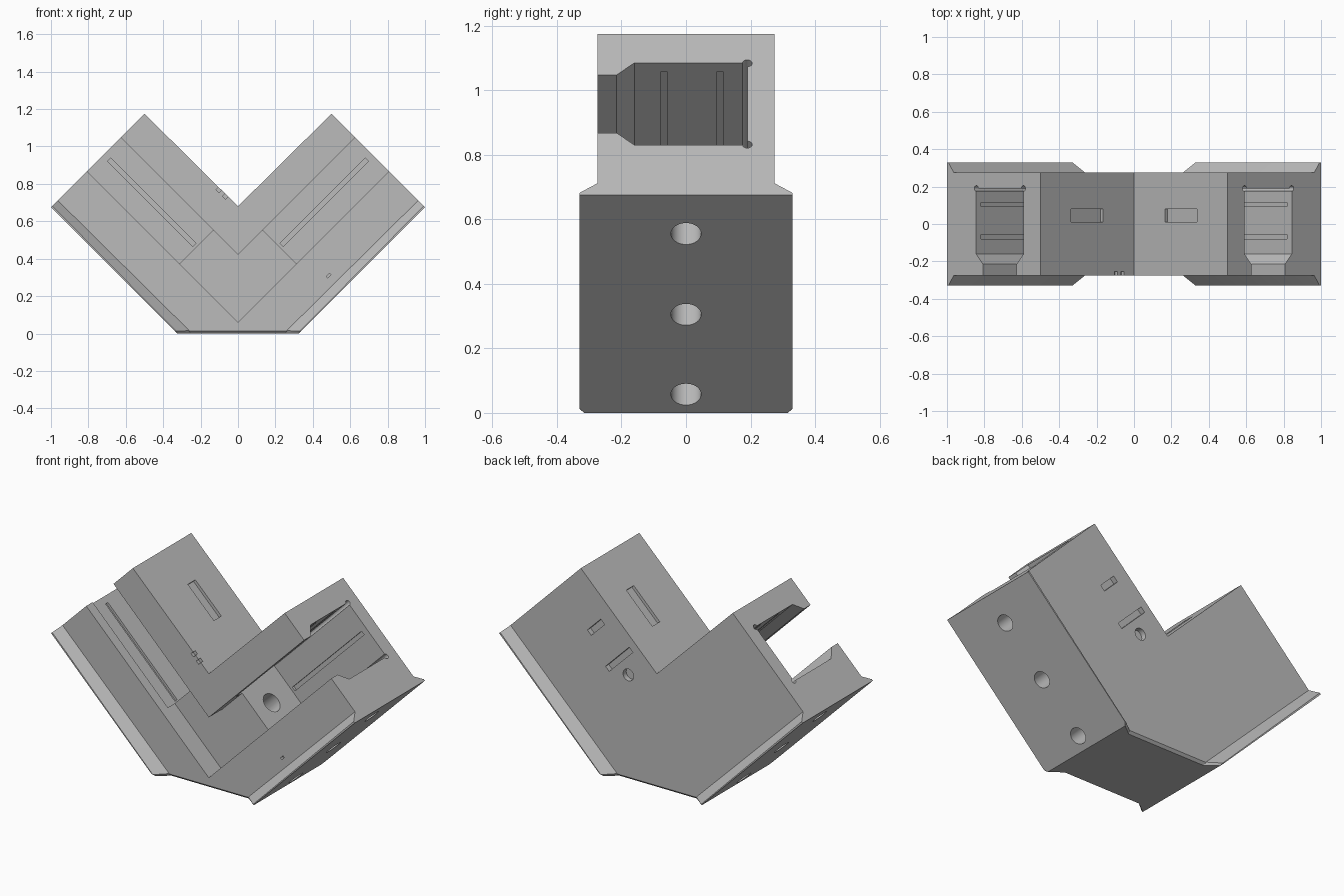
import bpy, bmesh, math
from mathutils import Vector

old = bpy.data.objects.get("Cube")
if old:
    bpy.data.objects.remove(old, do_unlink=True)

grey = bpy.data.materials.new("plain grey")
grey.use_nodes = True
colour = (0.5, 0.5, 0.5, 1)
grey.diffuse_color = colour
grey.node_tree.nodes["Principled BSDF"].inputs["Base Color"].default_value = colour

R = math.sqrt(0.5)
END = 1.675 * R          # arm length from the corner
MID = 0.17               # channel centre across the arm


def arm(side, u, v, y):
    """u runs along the arm, v across it towards the inside of the corner."""
    return Vector((side * (u - v) * R, y, (u + v) * R))


def add_object(name, bm):
    bmesh.ops.recalc_face_normals(bm, faces=bm.faces)
    mesh = bpy.data.meshes.new(name)
    bm.to_mesh(mesh)
    bm.free()
    mesh.materials.append(grey)
    obj = bpy.data.objects.new(name, mesh)
    bpy.context.collection.objects.link(obj)
    return obj


def hull(name, points):
    bm = bmesh.new()
    for p in points:
        bm.verts.new(p)
    bmesh.ops.convex_hull(bm, input=bm.verts)
    bmesh.ops.dissolve_limit(bm, angle_limit=0.01, verts=bm.verts, edges=bm.edges)
    return add_object(name, bm)


def combine(target, tool, operation):
    mod = target.modifiers.new(operation.title(), "BOOLEAN")
    mod.operation = operation
    mod.solver = "EXACT"
    mod.object = tool
    bpy.context.view_layer.objects.active = target
    bpy.ops.object.modifier_apply(modifier=mod.name)
    bpy.data.objects.remove(tool, do_unlink=True)


def cut_box(side, us, vs, ys):
    tool = hull("box_cutter", [arm(side, u, v, y) for u in us for v in vs for y in ys])
    combine(body, tool, "DIFFERENCE")


def cut_round(side, axis, span, centre, radius):
    """Round hole along axis 0 (u), 1 (v) or 2 (y); centre holds the other two."""
    points = []
    for end in span:
        for i in range(32):
            a = math.tau * i / 32
            c = [centre[0] + radius * math.cos(a), centre[1] + radius * math.sin(a)]
            c.insert(axis, end)
            points.append(arm(side, *c))
    combine(body, hull("round_cutter", points), "DIFFERENCE")


# V-shaped body with slightly chamfered bottom edges
half = [(0.268, 0), (0.9715, 0.7035), (0.5, 1.175), (0, 0.68)]
outline = half + [(-x, z) for x, z in reversed(half[:3])]
bm = bmesh.new()
face = bm.faces.new([bm.verts.new((x, -0.275, z)) for x, z in outline])
ext = bmesh.ops.extrude_face_region(bm, geom=[face])
bmesh.ops.translate(bm, vec=(0, 0.55, 0),
                    verts=[g for g in ext["geom"] if isinstance(g, bmesh.types.BMVert)])
low = [e for e in bm.edges if all(v.co.z < 0.001 for v in e.verts)
       and abs(e.verts[0].co.y - e.verts[1].co.y) < 0.001]
bmesh.ops.bevel(bm, geom=low, offset=0.014, segments=1, affect="EDGES")
body = add_object("corner_connector", bm)

# Flared flange plate on the outer face of each arm
for side in (-1, 1):
    pts = []
    for f in (-1, 1):
        for x, z, y in [(1, 0.675, 0.33), (0.993, 0.682, 0.33), (0.963, 0.712, 0.274),
                        (0.34, 0.015, 0.33), (0.33, 0.012, 0.33), (0.325, 0, 0.315),
                        (0.26, 0.016, 0.274), (0.25, 0, 0.258)]:
            pts.append((side * x, f * y, z))
    combine(body, hull("flange", pts), "UNION")

for side in (-1, 1):
    # Narrow front channel, meeting its twin at the corner
    cut_box(side, (MID - 0.127, 1.3), (MID - 0.127, MID + 0.127), (-0.4, -0.15))
    # Wide cavity behind the channel
    section = [(0.127, -0.215), (0.18, -0.16), (0.18, 0.19)]
    tool = hull("cavity_cutter", [arm(side, u, MID + s * w, y) for u in (0.484, 1.3)
                                  for s in (-1, 1) for w, y in section])
    combine(body, tool, "DIFFERENCE")
    # Grooves in the cavity walls and floor
    for y in (-0.068, 0.105):
        cut_box(side, (0.5, 1.145), (MID - 0.194, MID + 0.194), (y - 0.011, y + 0.011))
    cut_box(side, (0.5, 1.145), (MID - 0.012, MID + 0.012), (0.1, 0.205))
    # Round corner reliefs
    for s in (-1, 1):
        cut_round(side, 0, (0.49, 1.3), (MID + s * 0.178, 0.19), 0.015)
    # Cable hole through the corner block
    cut_round(side, 0, (0.12, 0.55), (MID, 0), 0.056)
    # Screw holes in the outer face
    for u in (0.311, 0.661, 1.015):
        cut_round(side, 1, (-0.4, -0.1), (u, 0), 0.047)
    # Recess in the inner face
    cut_box(side, (0.714, 0.955), (0.461, 0.6), (0.01, 0.08))

# Small notches on the inner front edge of one arm
for u in (0.566, 0.615):
    cut_box(-1, (u - 0.011, u + 0.011), (0.461, 0.6), (-0.4, -0.255))

# Small front slot and the back recesses on the other arm
cut_box(1, (0.55, 0.574), (-0.13, -0.118), (-0.4, -0.255))
cut_box(1, (0.866, 0.902), (0.256, 0.38), (0.245, 0.4))
cut_box(1, (0.653, 0.687), (0.21, 0.43), (0.245, 0.4))
cut_round(1, 2, (0.245, 0.4), (0.573, 0.308), 0.035)

bpy.ops.object.select_all(action="DESELECT")
body.select_set(True)
bpy.context.view_layer.objects.active = body
bpy.ops.object.shade_smooth_by_angle(angle=math.radians(25))
